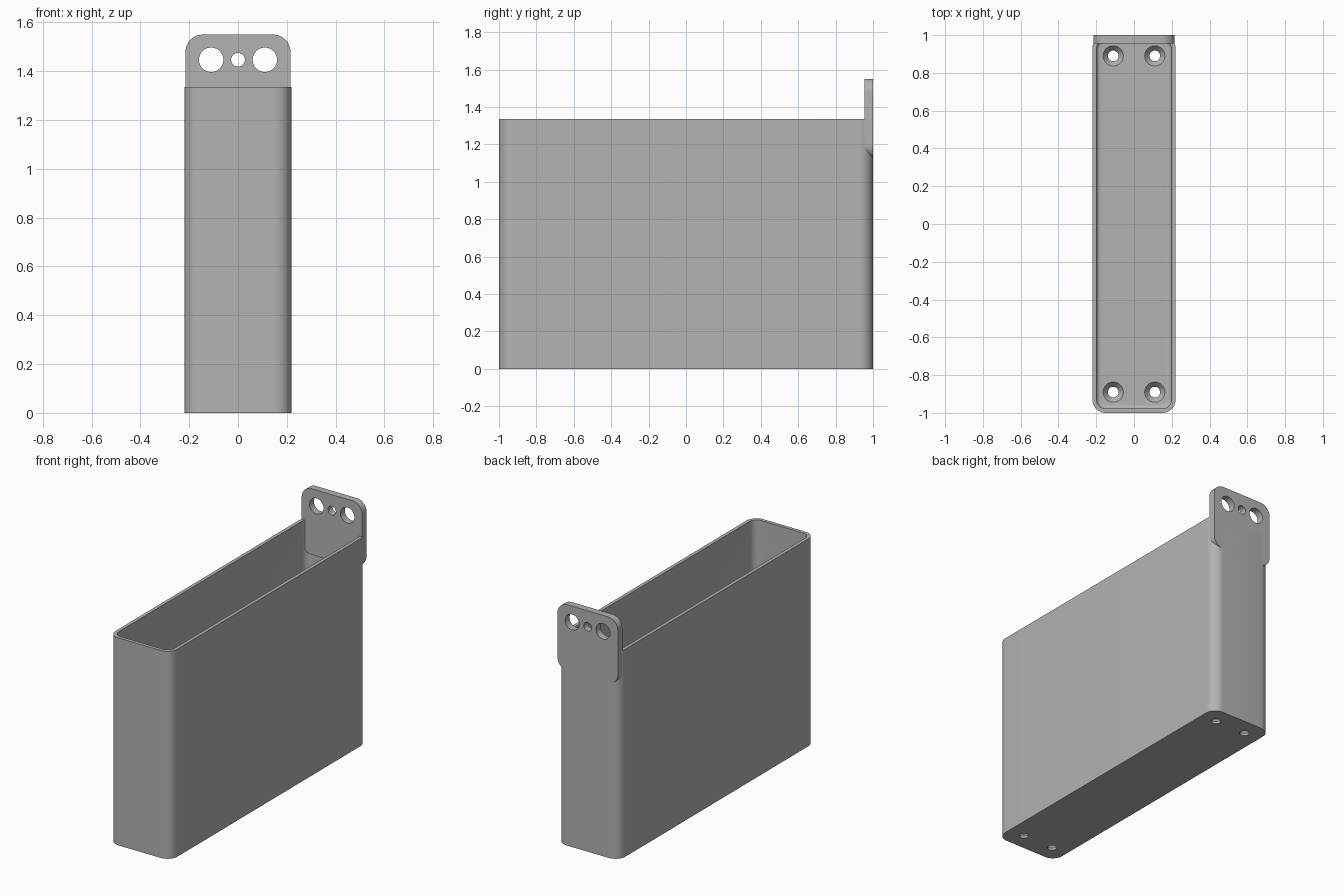
import bpy
import bmesh
import math
from mathutils import Matrix

if "Cube" in bpy.data.objects:
    bpy.data.objects.remove(bpy.data.objects["Cube"])

HALF_X, HALF_Y, HEIGHT = 0.22, 1.0, 1.335
CORNER, WALL, FLOOR = 0.07, 0.022, 0.045
TAB_BOTTOM, TAB_TOP, TAB_THICK = 1.125, 1.55, 0.045

grey = bpy.data.materials.new("plain_grey")
grey.use_nodes = True
grey.diffuse_color = (0.45, 0.45, 0.45, 1)
grey.node_tree.nodes["Principled BSDF"].inputs["Base Color"].default_value = grey.diffuse_color


def rounded_rect(hx, hy, r, steps=10):
    """Outline of a rounded rectangle, counter-clockwise."""
    points = []
    for i, (sx, sy) in enumerate([(1, 1), (-1, 1), (-1, -1), (1, -1)]):
        for k in range(steps + 1):
            a = (i + k / steps) * math.pi / 2
            points.append((sx * (hx - r) + r * math.cos(a), sy * (hy - r) + r * math.sin(a)))
    return points


def loft(name, rings):
    """Closed solid through (half x, half y, radius, z) rings."""
    bm = bmesh.new()
    loops = [[bm.verts.new((x, y, z)) for x, y in rounded_rect(hx, hy, r)]
             for hx, hy, r, z in rings]
    for low, high in zip(loops, loops[1:]):
        for i in range(len(low)):
            j = (i + 1) % len(low)
            bm.faces.new((low[i], low[j], high[j], high[i]))
    bm.faces.new(loops[0][::-1])
    bm.faces.new(loops[-1])
    bmesh.ops.recalc_face_normals(bm, faces=bm.faces)
    return finish(name, bm)


def finish(name, bm):
    mesh = bpy.data.meshes.new(name)
    bm.to_mesh(mesh)
    bm.free()
    mesh.materials.append(grey)
    obj = bpy.data.objects.new(name, mesh)
    bpy.context.collection.objects.link(obj)
    return obj


def cut(target, cones):
    """Drill (matrix, radius below, radius above, depth) cones out of a part."""
    for matrix, r1, r2, depth in cones:
        bm = bmesh.new()
        bmesh.ops.create_cone(bm, cap_ends=True, segments=40, radius1=r1, radius2=r2,
                              depth=depth, matrix=matrix)
        cutter = finish("drill", bm)
        mod = target.modifiers.new("hole", "BOOLEAN")
        mod.operation, mod.solver, mod.object = "DIFFERENCE", "EXACT", cutter
        bpy.context.view_layer.objects.active = target
        bpy.ops.object.modifier_apply(modifier=mod.name)
        bpy.data.objects.remove(cutter)


def smooth(obj):
    bpy.ops.object.select_all(action="DESELECT")
    obj.select_set(True)
    bpy.context.view_layer.objects.active = obj
    bpy.ops.object.shade_smooth_by_angle(angle=math.radians(30))


# Open bin: outer wall, rim, inner wall and a small fillet down to the floor
def inset(d, z):
    return (HALF_X - d, HALF_Y - d, CORNER - d, z)


fillet = 0.02
rings = [inset(0, 0), inset(0, HEIGHT), inset(WALL, HEIGHT)]
for k in range(6):
    a = k / 5 * math.pi / 2
    rings.append(inset(WALL + fillet * (1 - math.cos(a)), FLOOR + fillet * (1 - math.sin(a))))
box = loft("bin", rings)

# Countersunk screw holes in the floor
holes = []
for x in (-0.11, 0.11):
    for y in (-0.89, 0.89):
        holes.append((Matrix.Translation((x, y, 0)), 0.028, 0.028, 0.2))
        holes.append((Matrix.Translation((x, y, 0.035)), 0.028, 0.062, 0.04))
cut(box, holes)
smooth(box)

# Hanging tab: rounded plate standing at the back, with three holes
tab_height = TAB_TOP - TAB_BOTTOM
tab = loft("hanging_tab", [(0.215, tab_height / 2, CORNER, -TAB_THICK / 2),
                           (0.215, tab_height / 2, CORNER, TAB_THICK / 2)])
upright = Matrix.Rotation(math.pi / 2, 4, "X")
tab.data.transform(Matrix.Translation((0, HALF_Y - TAB_THICK / 2, TAB_BOTTOM + tab_height / 2)) @ upright)
cut(tab, [(Matrix.Translation((x, HALF_Y, 1.447)) @ upright, r, r, 0.3)
          for x, r in ((-0.11, 0.05), (0, 0.028), (0.11, 0.05))])
smooth(tab)
